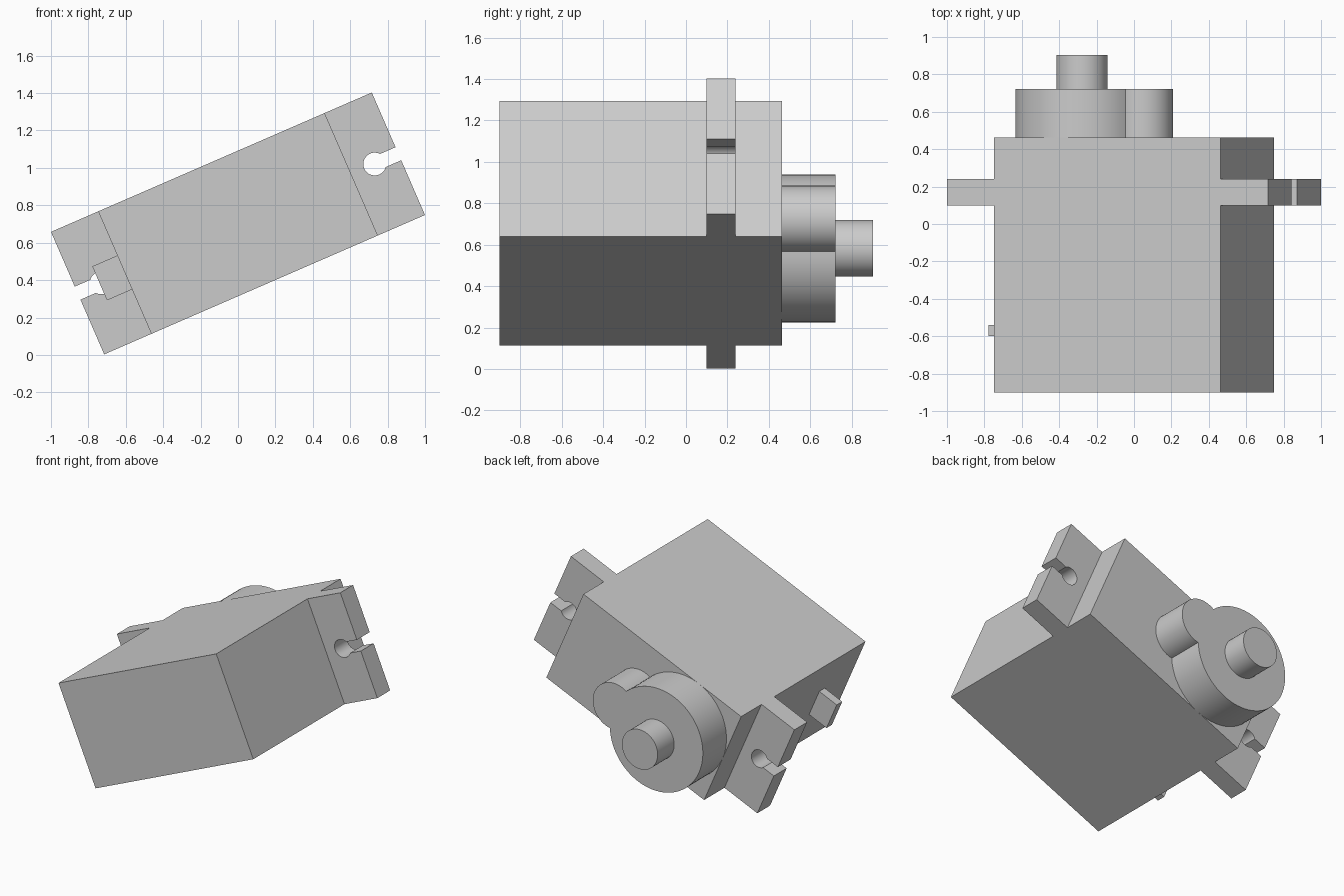
import bpy, bmesh, math
from mathutils import Vector

cube = bpy.data.objects.get("Cube")
if cube:
    bpy.data.objects.remove(cube, do_unlink=True)

TILT = math.radians(23.48)
CENTRE_Z = 0.703
HALF_LEN, HALF_H, EAR_END = 0.66, 0.357, 0.935

grey = bpy.data.materials.new("plain grey")
grey.use_nodes = True
colour = (0.6, 0.6, 0.6, 1)
grey.diffuse_color = colour
grey.node_tree.nodes["Principled BSDF"].inputs["Base Color"].default_value = colour


def arc(cx, r, start, end, steps):
    """Points on an arc centred on the long axis, angles in radians."""
    return [(cx + r * math.cos(start + (end - start) * i / steps),
             r * math.sin(start + (end - start) * i / steps)) for i in range(steps + 1)]


def rect(x0, x1, z0, z1):
    return [(x0, z0), (x1, z0), (x1, z1), (x0, z1)]


def prism(name, outline, y0, y1):
    """Extrude an outline along y and tilt it with the whole assembly."""
    bm = bmesh.new()
    face = bm.faces.new([bm.verts.new((x, y0, z)) for x, z in outline])
    top = bmesh.ops.extrude_face_region(bm, geom=[face])["geom"]
    moved = [v for v in top if isinstance(v, bmesh.types.BMVert)]
    bmesh.ops.translate(bm, verts=moved, vec=Vector((0, y1 - y0, 0)))
    bmesh.ops.recalc_face_normals(bm, faces=bm.faces)
    mesh = bpy.data.meshes.new(name)
    bm.to_mesh(mesh)
    bm.free()
    mesh.materials.append(grey)
    obj = bpy.data.objects.new(name, mesh)
    bpy.context.collection.objects.link(obj)
    obj.location.z = CENTRE_Z
    obj.rotation_euler.y = -TILT
    bpy.ops.object.select_all(action="DESELECT")
    obj.select_set(True)
    bpy.context.view_layer.objects.active = obj
    bpy.ops.object.shade_smooth_by_angle(angle=math.radians(30))
    return obj


# Motor case
prism("case", rect(-HALF_LEN, HALF_LEN, -HALF_H, HALF_H), -0.9, 0.463)

# Mounting ears, each with a round screw hole open to the end by a slot
hole_x, hole_r, slot = 0.797, 0.061, 0.038
a = math.asin(slot / hole_r)
ear = [(HALF_LEN, HALF_H), (HALF_LEN, -HALF_H), (EAR_END, -HALF_H), (EAR_END, -slot)]
ear += arc(hole_x, hole_r, -a, a - 2 * math.pi, 32)
ear += [(EAR_END, slot), (EAR_END, HALF_H)]
for side, name in ((1, "left_mounting_ear"), (-1, "right_mounting_ear")):
    prism(name, [(side * x, z) for x, z in ear], 0.1, 0.24)

# Gear housing: a large and a small round joined in one outline
big_x, big_r, small_x, small_r = -0.303, HALF_H, 0.053, 0.161
gap = small_x - big_x
cross = (gap ** 2 + big_r ** 2 - small_r ** 2) / (2 * gap)
big_a = math.acos(cross / big_r)
small_a = math.acos((cross - gap) / small_r)
housing = arc(big_x, big_r, big_a, 2 * math.pi - big_a, 64)
housing += arc(small_x, small_r, -small_a, small_a, 40)[1:-1]
prism("gear_housing", housing, 0.463, 0.722)

# Output shaft
prism("output_shaft", arc(big_x, 0.137, 0, 2 * math.pi, 48)[:-1], 0.722, 0.903)

# Cable outlet on the end of the case
prism("cable_outlet", rect(-0.806, -HALF_LEN, -0.098, 0.1), -0.6, -0.54)
